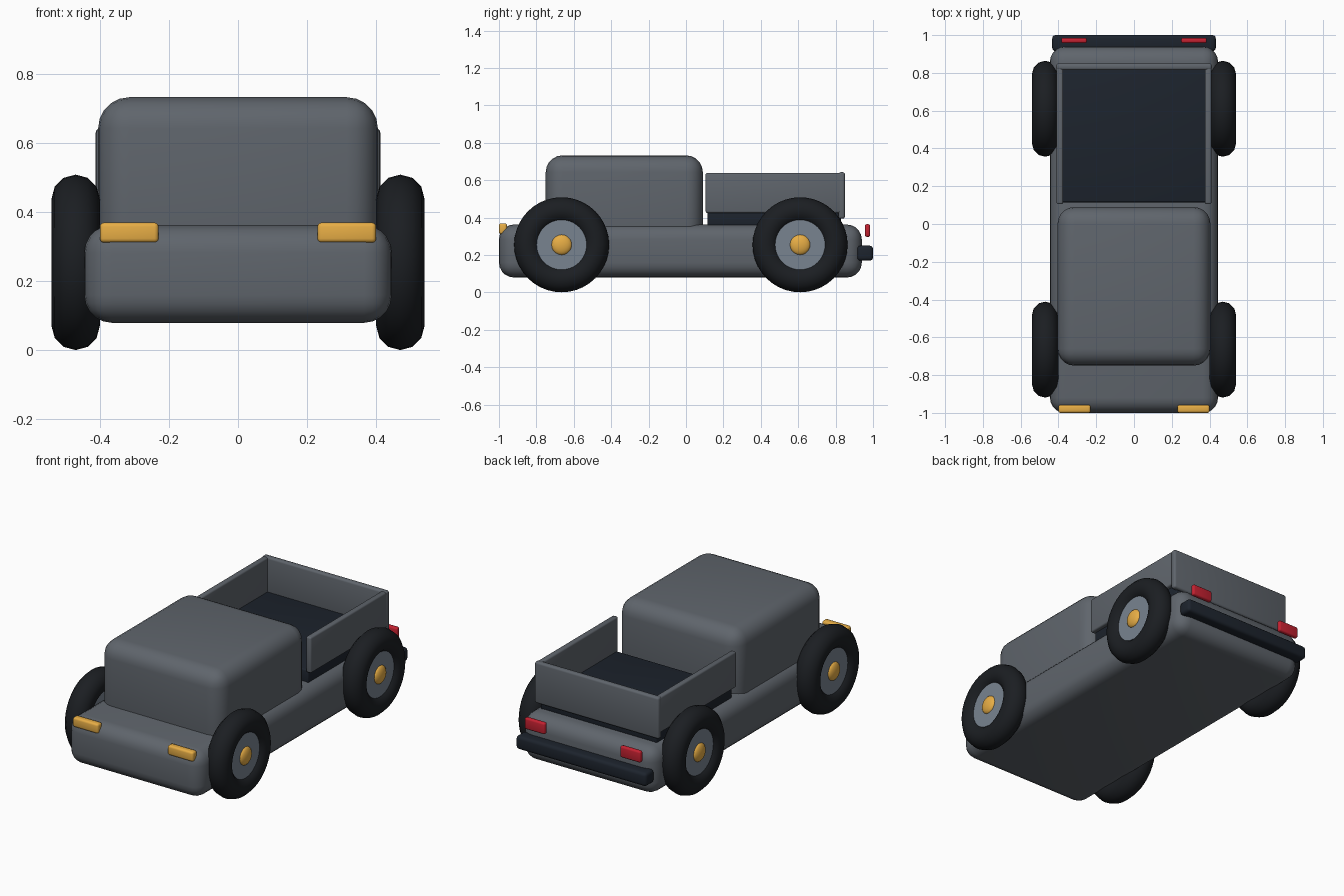
import bpy, math

if "Cube" in bpy.data.objects:
    bpy.data.objects.remove(bpy.data.objects["Cube"])


def material(name, rgb):
    m = bpy.data.materials.new(name)
    m.diffuse_color = (*rgb, 1)
    m.use_nodes = True
    m.node_tree.nodes["Principled BSDF"].inputs["Base Color"].default_value = m.diffuse_color
    return m


PAINT = material("slate_paint", (0.115, 0.13, 0.15))
STEEL = material("steel", (0.19, 0.23, 0.28))
RUBBER = material("rubber", (0.011, 0.013, 0.016))
DARK = material("dark_trim", (0.012, 0.017, 0.026))
AMBER = material("amber", (0.8, 0.42, 0.06))
RED = material("red", (0.55, 0.015, 0.03))


def finish(name, mat):
    ob = bpy.context.object
    ob.name = name
    ob.data.materials.append(mat)
    bpy.ops.object.shade_smooth_by_angle(angle=math.radians(40))
    return ob


def box(name, x, y, z, mat, bevel, segments=3):
    """Rounded box from (min, max) ranges on each axis."""
    centre = [(a + b) / 2 for a, b in (x, y, z)]
    bpy.ops.mesh.primitive_cube_add(size=1, location=centre)
    ob = bpy.context.object
    ob.scale = [b - a for a, b in (x, y, z)]
    bpy.ops.object.transform_apply(location=False, rotation=False, scale=True)
    mod = ob.modifiers.new("Bevel", 'BEVEL')
    mod.width, mod.segments = bevel, segments
    bpy.ops.object.modifier_apply(modifier=mod.name)
    return finish(name, mat)


def pair(name, x, y, z, mat, bevel):
    """Box on the right and its mirror on the left."""
    box("right_" + name, x, y, z, mat, bevel)
    box("left_" + name, (-x[1], -x[0]), y, z, mat, bevel)


# Lower body and cab
box("lower_body", (-0.445, 0.445), (-1.0, 0.94), (0.08, 0.363), PAINT, 0.08, 5)
box("cab", (-0.405, 0.405), (-0.75, 0.09), (0.24, 0.733), PAINT, 0.09, 5)

# Open cargo bed
box("bed_floor", (-0.385, 0.385), (0.115, 0.83), (0.355, 0.435), DARK, 0.008)
pair("bed_wall", (0.375, 0.41), (0.105, 0.84), (0.425, 0.64), PAINT, 0.01)
box("tailgate", (-0.412, 0.412), (0.815, 0.85), (0.395, 0.643), PAINT, 0.012)

# Bumper and lights
box("rear_bumper", (-0.433, 0.433), (0.915, 1.0), (0.17, 0.25), DARK, 0.018)
pair("headlight", (0.23, 0.4), (-1.0, -0.957), (0.312, 0.37), AMBER, 0.012)
pair("tail_light", (0.25, 0.385), (0.957, 0.985), (0.297, 0.365), RED, 0.01)


# Wheels: tyre, hub disc and domed cap
def wheel(name, side, y):
    turn = (0, math.pi / 2, 0)
    z = 0.255
    bpy.ops.mesh.primitive_torus_add(location=(side * 0.47, y, z), rotation=turn,
                                     major_radius=0.184, minor_radius=0.07,
                                     major_segments=40, minor_segments=12)
    ob = finish(name + "_tyre", RUBBER)
    ob.data.shade_smooth()
    bpy.ops.mesh.primitive_cylinder_add(vertices=32, radius=0.135, depth=0.09,
                                        location=(side * 0.47, y, z), rotation=turn)
    finish(name + "_hub", STEEL)
    bpy.ops.mesh.primitive_uv_sphere_add(segments=20, ring_count=10, radius=0.055,
                                         location=(side * 0.512, y, z), rotation=turn)
    cap = finish(name + "_hub_cap", AMBER)
    cap.scale = (1, 1, 0.45)


for end, y in (("front", -0.665), ("rear", 0.61)):
    for label, side in (("right", 1), ("left", -1)):
        wheel(f"{end}_{label}", side, y)
